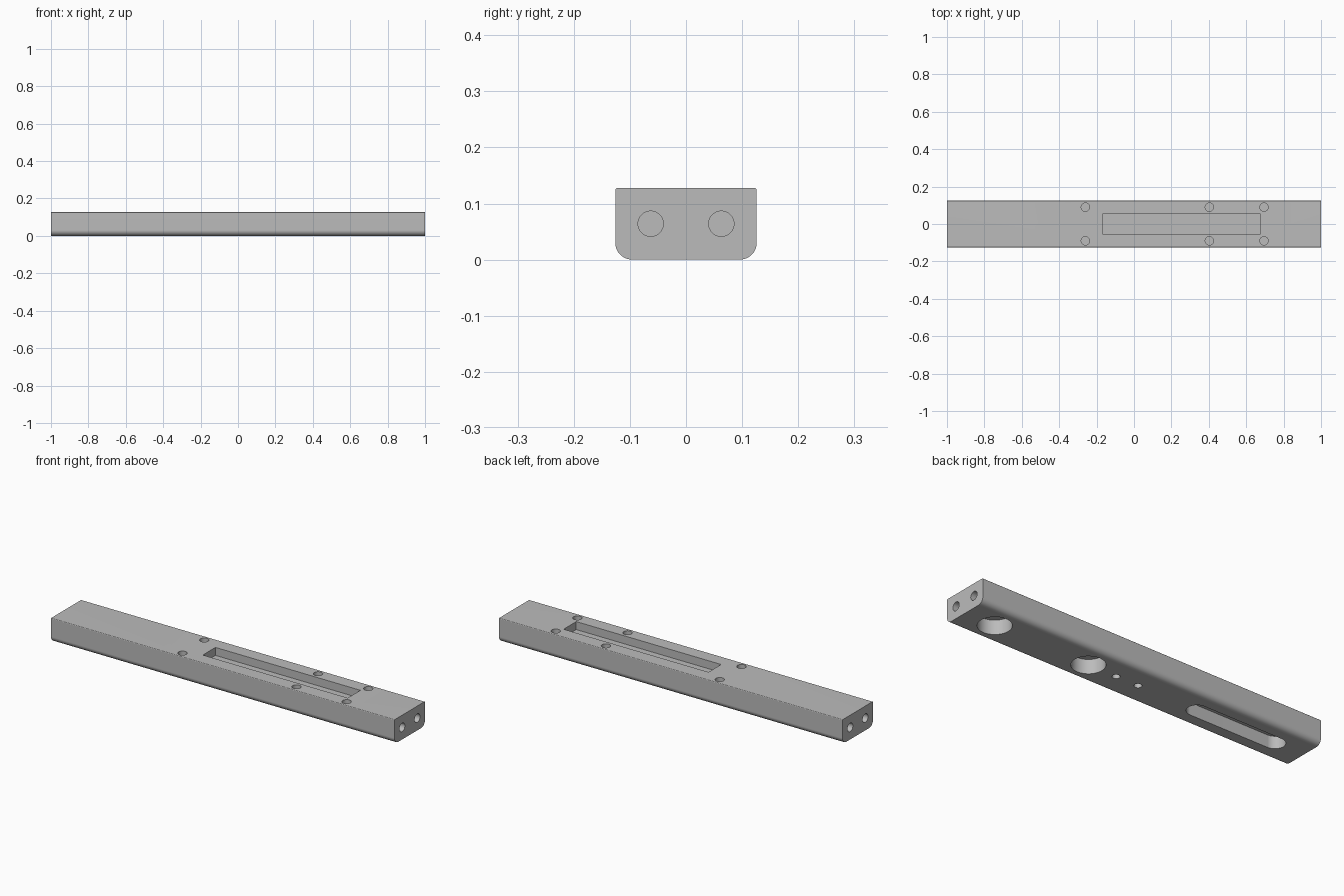
import bpy, bmesh
from math import pi, sin, cos
from mathutils import Matrix, Vector

cube = bpy.data.objects.get("Cube")
if cube:
    bpy.data.objects.remove(cube, do_unlink=True)

WIDTH, HEIGHT = 0.252, 0.128
OVER = 0.05                      # how far cutters stand out of the surface
DIRECTIONS = {
    "up": Matrix.Identity(4),
    "down": Matrix.Rotation(pi, 4, "X"),
    "left": Matrix.Rotation(pi / 2, 4, "Y"),
    "right": Matrix.Rotation(-pi / 2, 4, "Y"),
}


def make_object(name, bm):
    bmesh.ops.recalc_face_normals(bm, faces=bm.faces)
    mesh = bpy.data.meshes.new(name)
    bm.to_mesh(mesh)
    bm.free()
    obj = bpy.data.objects.new(name, mesh)
    bpy.context.collection.objects.link(obj)
    return obj


def arc(u, v, radius, start, sweep, steps):
    angles = [start + sweep * i / steps for i in range(steps + 1)]
    return [(u + radius * cos(a), v + radius * sin(a)) for a in angles]


def extrude(bm, points, offset):
    face = bm.faces.new([bm.verts.new(p) for p in points])
    new = bmesh.ops.extrude_face_region(bm, geom=[face])["geom"]
    verts = [g for g in new if isinstance(g, bmesh.types.BMVert)]
    bmesh.ops.translate(bm, verts=verts, vec=offset)


def add_bore(bm, floor, direction, radius, depth, half_run=0):
    """Round or elongated bore rising from its floor towards the surface."""
    if half_run:
        outline = (arc(half_run, 0, radius, -pi / 2, pi, 24)
                   + arc(-half_run, 0, radius, pi / 2, pi, 24))
    else:
        outline = arc(0, 0, radius, 0, 2 * pi, 48)[:-1]
    matrix = Matrix.Translation(floor) @ DIRECTIONS[direction]
    points = [matrix @ Vector((u, v, 0)) for u, v in outline]
    extrude(bm, points, matrix.to_3x3() @ Vector((0, 0, depth + OVER)))


# Bar: rounded lower edges, barely eased upper edges
big, small = 0.03, 0.004
section = []
for sy, sz, radius, start in ((1, 0, big, -pi / 2), (1, 1, small, 0),
                              (-1, 1, small, pi / 2), (-1, 0, big, pi)):
    y = sy * (WIDTH / 2 - radius)
    z = HEIGHT - radius if sz else radius
    section += arc(y, z, radius, start, pi / 2, 10 if radius == big else 4)
bm = bmesh.new()
extrude(bm, [(-1, y, z) for y, z in section], (2, 0, 0))
bar = make_object("bar", bm)

# Cutters
bm = bmesh.new()

# Rectangular pocket in the top
pocket_depth = 0.042
pocket = (Matrix.Translation((0.254, 0, HEIGHT - pocket_depth / 2 + OVER / 2))
          @ Matrix.Diagonal((0.844, 0.105, pocket_depth + OVER, 1)))
bmesh.ops.create_cube(bm, size=1, matrix=pocket)

# Screw holes beside the pocket, and bores in both ends
for side in (-1, 1):
    for x in (-0.26, 0.403, 0.695):
        add_bore(bm, (x, side * 0.09, HEIGHT - 0.05), "up", 0.0225, 0.05)
    for end, direction in ((1, "left"), (-1, "right")):
        add_bore(bm, (end * 0.9, side * 0.063, 0.064), direction, 0.0225, 0.1)

# Underside: two large bores, two pin holes and a long slot
for x in (0.824, 0.27):
    add_bore(bm, (x, 0, 0.075), "down", 0.08, 0.075)
for x in (0.106, -0.023):
    add_bore(bm, (x, 0, 0.05), "down", 0.0185, 0.05)
add_bore(bm, (-0.603, 0, 0.065), "down", 0.05, 0.065, half_run=0.23)

cutter = make_object("hole_cutter", bm)
cutter.hide_render = True

# Cut, then clean up the helper
boolean = bar.modifiers.new("holes", "BOOLEAN")
boolean.operation = "DIFFERENCE"
boolean.solver = "EXACT"
boolean.object = cutter
bpy.ops.object.select_all(action="DESELECT")
bpy.context.view_layer.objects.active = bar
bar.select_set(True)
bpy.ops.object.modifier_apply(modifier=boolean.name)
bpy.data.objects.remove(cutter, do_unlink=True)

# Smooth curves, flat faces kept flat
bpy.ops.object.shade_smooth_by_angle(angle=pi / 6)
weighted = bar.modifiers.new("even_shading", "WEIGHTED_NORMAL")
weighted.keep_sharp = True

# Material
grey = bpy.data.materials.new("light grey metal")
grey.use_nodes = True
colour = (0.5, 0.5, 0.5, 1)
grey.diffuse_color = colour
grey.node_tree.nodes["Principled BSDF"].inputs["Base Color"].default_value = colour
bar.data.materials.clear()
bar.data.materials.append(grey)
